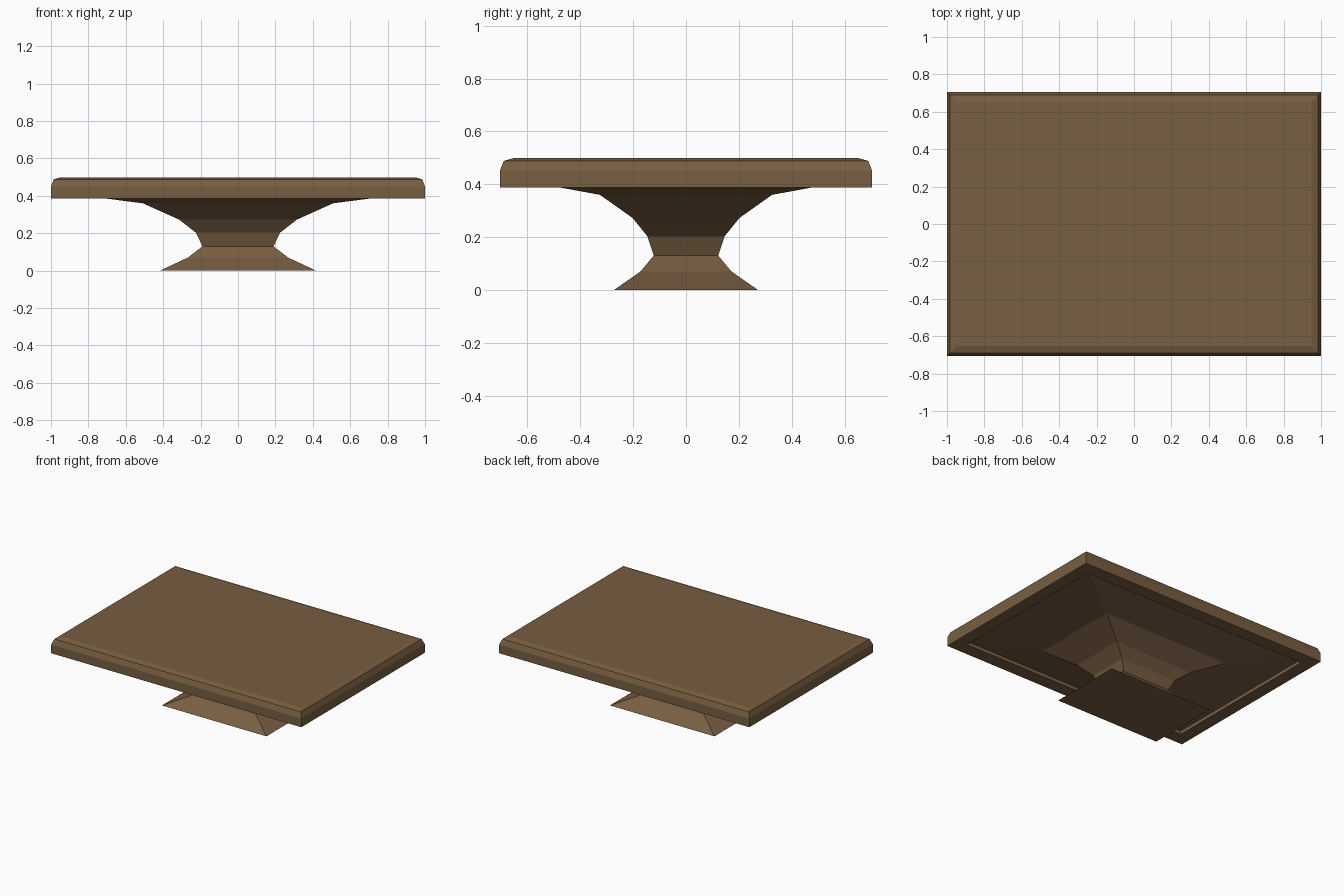
import bpy, bmesh

if "Cube" in bpy.data.objects:
    bpy.data.objects.remove(bpy.data.objects["Cube"])

wood = bpy.data.materials.new("brown wood")
wood.diffuse_color = (0.188, 0.112, 0.054, 1)
wood.use_nodes = True
wood.node_tree.nodes["Principled BSDF"].inputs["Base Color"].default_value = wood.diffuse_color


def loft(name, rings, cap_first=False, cap_last=False):
    """Stack rectangular rings given as (half width, half depth, height)."""
    bm = bmesh.new()
    loops = [[bm.verts.new((sx * x, sy * y, z))
              for sx, sy in ((-1, -1), (1, -1), (1, 1), (-1, 1))]
             for x, y, z in rings]
    for a, b in zip(loops, loops[1:]):
        for i in range(4):
            j = (i + 1) % 4
            bm.faces.new((a[i], a[j], b[j], b[i]))
    if cap_first:
        bm.faces.new(loops[0][::-1])
    if cap_last:
        bm.faces.new(loops[-1])
    mesh = bpy.data.meshes.new(name)
    bm.to_mesh(mesh)
    bm.free()
    mesh.materials.append(wood)
    obj = bpy.data.objects.new(name, mesh)
    bpy.context.collection.objects.link(obj)
    return obj


# Tabletop: shallow recess wall, flat lower rim, outer side, rounded top edge
loft("tabletop", [
    (0.91, 0.61, 0.412), (0.91, 0.61, 0.387), (1.0, 0.705, 0.387),
    (1.0, 0.705, 0.45), (0.985, 0.69, 0.488), (0.95, 0.653, 0.499),
], cap_last=True)

# Pedestal: spreading foot, narrow waist, flare meeting the recess
loft("pedestal", [
    (0.418, 0.272, 0.0), (0.268, 0.172, 0.07), (0.19, 0.122, 0.13),
    (0.225, 0.146, 0.203), (0.315, 0.203, 0.273), (0.508, 0.326, 0.36),
    (0.91, 0.61, 0.412),
], cap_first=True)
